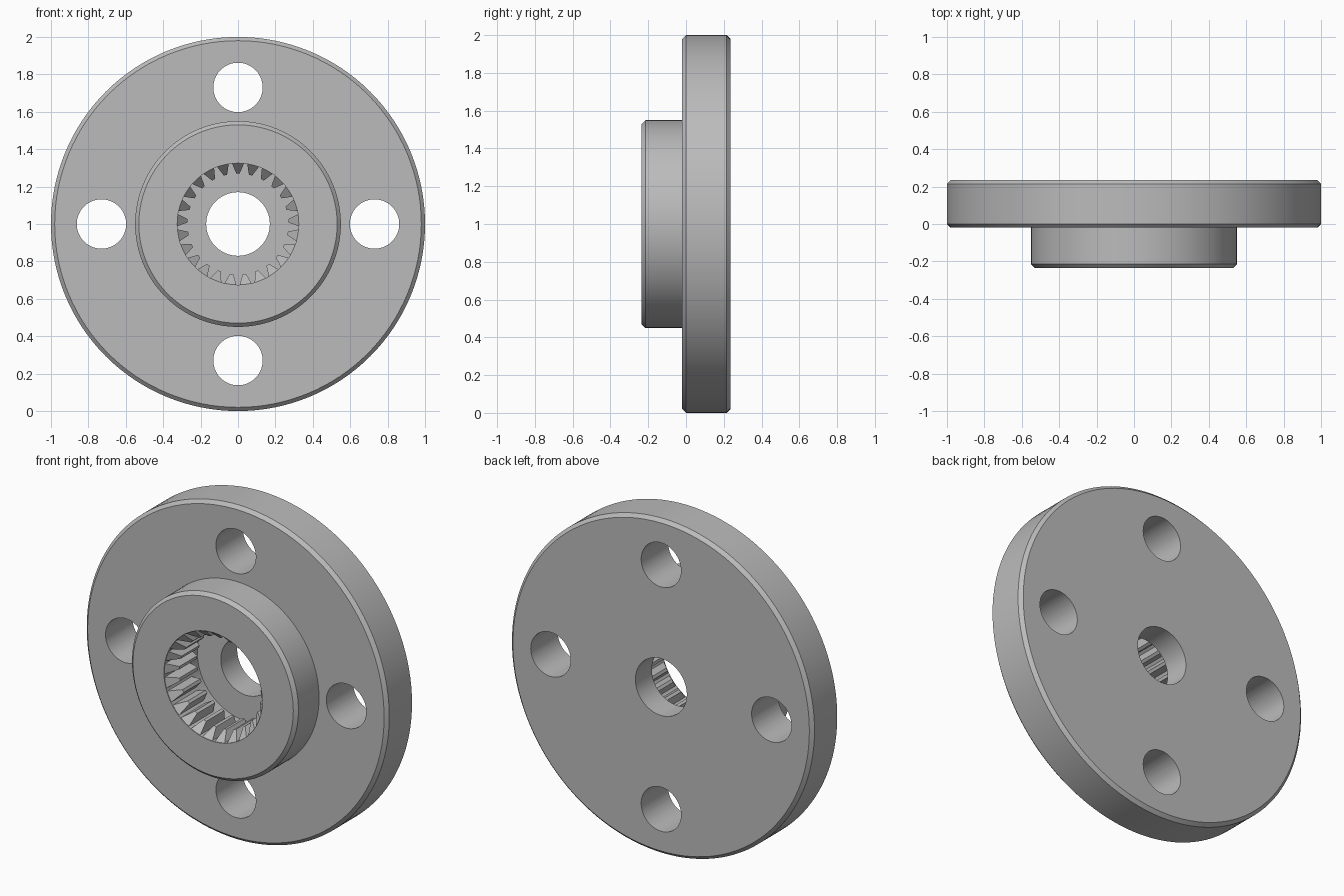
import bpy, bmesh, math
from mathutils import Matrix, Vector

cube = bpy.data.objects.get("Cube")
if cube:
    bpy.data.objects.remove(cube, do_unlink=True)

metal = bpy.data.materials.new("grey_metal")
metal.use_nodes = True
metal.diffuse_color = (0.5, 0.5, 0.5, 1)
metal.node_tree.nodes["Principled BSDF"].inputs["Base Color"].default_value = (0.5, 0.5, 0.5, 1)

CENTRE = Vector((0, 0, 1))
SEGMENTS = 128
TEETH = 25


def make_object(name, bm):
    bmesh.ops.recalc_face_normals(bm, faces=bm.faces)
    mesh = bpy.data.meshes.new(name)
    bm.to_mesh(mesh)
    bm.free()
    mesh.materials.append(metal)
    obj = bpy.data.objects.new(name, mesh)
    bpy.context.collection.objects.link(obj)
    return obj


def lathe(name, profile):
    """Revolve a closed (radius, y) profile around the y axis through CENTRE."""
    bm = bmesh.new()
    rings = []
    for i in range(SEGMENTS):
        a = math.tau * i / SEGMENTS
        rings.append([bm.verts.new(CENTRE + Vector((r * math.cos(a), y, r * math.sin(a))))
                      for r, y in profile])
    for i, ring in enumerate(rings):
        after = rings[(i + 1) % SEGMENTS]
        for j in range(len(profile)):
            k = (j + 1) % len(profile)
            bm.faces.new((ring[j], ring[k], after[k], after[j]))
    return make_object(name, bm)


def smooth(obj):
    bpy.ops.object.select_all(action='DESELECT')
    obj.select_set(True)
    bpy.context.view_layer.objects.active = obj
    bpy.ops.object.shade_smooth_by_angle(angle=math.radians(25))


# Flange with hub, stepped bore and chamfered rims
flange = lathe("flange_and_hub", [
    (0.17, 0.235), (0.98, 0.235), (1.0, 0.215), (1.0, 0.0), (0.98, -0.02),
    (0.55, -0.02), (0.55, -0.215), (0.53, -0.235),
    (0.325, -0.235), (0.325, 0.08), (0.17, 0.08)])

# Four mounting holes
bm = bmesh.new()
for x, z in ((0.73, 0), (-0.73, 0), (0, 0.73), (0, -0.73)):
    place = Matrix.Translation(CENTRE + Vector((x, 0.1, z))) @ Matrix.Rotation(math.pi / 2, 4, 'X')
    bmesh.ops.create_cone(bm, cap_ends=True, segments=64, radius1=0.132,
                          radius2=0.132, depth=0.6, matrix=place)
cutter = make_object("hole_cutter", bm)
cutter.hide_render = True
cut = flange.modifiers.new("mounting_holes", 'BOOLEAN')
cut.operation = 'DIFFERENCE'
cut.solver = 'EXACT'
cut.object = cutter
bpy.context.view_layer.objects.active = flange
bpy.ops.object.modifier_apply(modifier=cut.name)
bpy.data.objects.remove(cutter, do_unlink=True)
smooth(flange)

# Internal spline teeth, sloped at the mouth of the bore
bm = bmesh.new()
for i in range(TEETH):
    turn = Matrix.Rotation(math.tau * i / TEETH, 3, 'Y')
    ends = []
    for root_y, tip_y in ((-0.234, -0.17), (0.0, 0.0)):
        corners = ((-0.034, root_y, 0.328), (-0.009, tip_y, 0.27),
                   (0.009, tip_y, 0.27), (0.034, root_y, 0.328))
        ends.append([bm.verts.new(CENTRE + turn @ Vector(c)) for c in corners])
    front, back = ends
    bm.faces.new(front)
    bm.faces.new(back)
    for j in range(4):
        k = (j + 1) % 4
        bm.faces.new((front[j], front[k], back[k], back[j]))
make_object("spline_teeth", bm)
